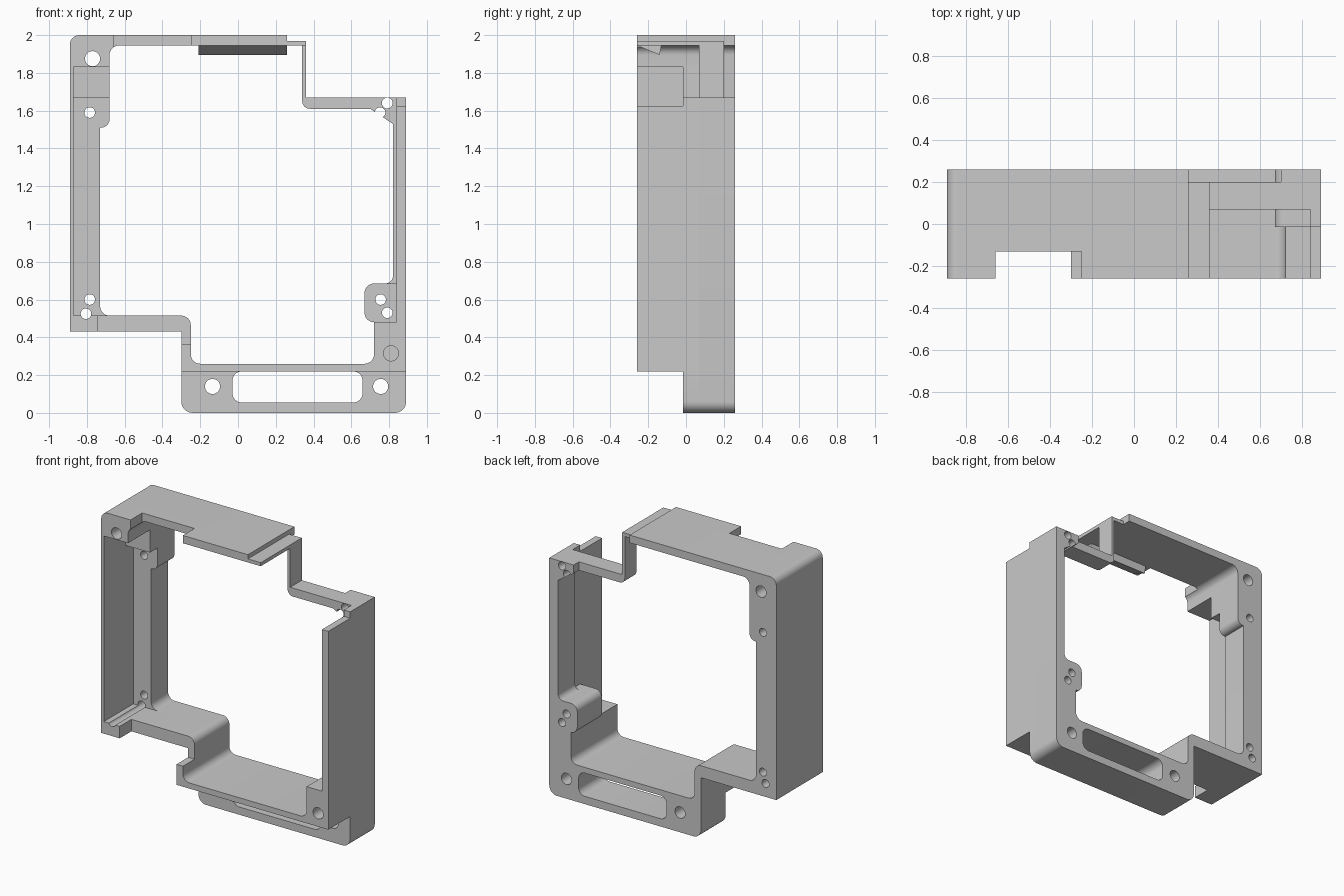
import bpy
import bmesh
import math
from mathutils import Vector

cube = bpy.data.objects.get("Cube")
if cube:
    bpy.data.objects.remove(cube, do_unlink=True)

grey = bpy.data.materials.new("plain grey")
grey.use_nodes = True
colour = (0.585, 0.585, 0.585, 1)
grey.diffuse_color = colour
grey.node_tree.nodes["Principled BSDF"].inputs["Base Color"].default_value = colour


def rounded(points, steps=8):
    """Outline from (x, z) or (x, z, radius) right-angled corners."""
    out = []
    for i, p in enumerate(points):
        here = Vector(p[:2])
        arc = [here]
        if len(p) == 3:
            r = p[2]
            u = (Vector(points[i - 1][:2]) - here).normalized()
            v = (Vector(points[(i + 1) % len(points)][:2]) - here).normalized()
            centre = here + (u + v) * r
            turns = [math.pi / 2 * k / steps for k in range(steps + 1)]
            arc = [centre - v * r * math.cos(t) - u * r * math.sin(t) for t in turns]
        # an arc may end exactly on the next corner
        out += [q for q in arc if not out or (q - out[-1]).length > 0.001]
    return out


def prism(name, points, start, end, along_x=False):
    """Extrude an outline along y, or a (y, z) outline along x."""
    bm = bmesh.new()
    place = (lambda p, d: (d, p.x, p.y)) if along_x else (lambda p, d: (p.x, d, p.y))
    face = bm.faces.new([bm.verts.new(place(p, start)) for p in rounded(points)])
    grown = bmesh.ops.extrude_face_region(bm, geom=[face])["geom"]
    shift = Vector((end - start, 0, 0)) if along_x else Vector((0, end - start, 0))
    bmesh.ops.translate(bm, vec=shift, verts=[g for g in grown if isinstance(g, bmesh.types.BMVert)])
    bmesh.ops.recalc_face_normals(bm, faces=bm.faces)
    if bm.calc_volume(signed=True) < 0:
        bmesh.ops.reverse_faces(bm, faces=bm.faces)
    mesh = bpy.data.meshes.new(name)
    bm.to_mesh(mesh)
    bm.free()
    mesh.materials.append(grey)
    obj = bpy.data.objects.new(name, mesh)
    bpy.context.collection.objects.link(obj)
    return obj


def rect(x0, x1, z0, z1, r=None):
    corners = [(x0, z0), (x1, z0), (x1, z1), (x0, z1)]
    return [c + (r,) for c in corners] if r else corners


def round_cutter(x, z, r, start=-1, end=1):
    ring = [(x + r * math.cos(a * math.tau / 32), z + r * math.sin(a * math.tau / 32)) for a in range(32)]
    return prism("hole_cutter", ring, start, end)


def cut(obj, cutters):
    for cutter in cutters:
        mod = obj.modifiers.new("cut", "BOOLEAN")
        mod.operation = "DIFFERENCE"
        mod.solver = "EXACT"
        mod.object = cutter
        bpy.context.view_layer.objects.active = obj
        bpy.ops.object.modifier_apply(modifier=mod.name)


FRONT, MID, FLANGE, BACK = -0.26, -0.015, 0.07, 0.26

# Deep front part of the housing, one open C-shaped outline
front_shell = prism("front_shell", [
    (-.89, 2, .05), (.26, 2), (.26, 1.97), (.36, 1.97), (.36, 1.945),
    (-.68, 1.945, .05), (-.68, 1.83), (-.87, 1.83), (-.87, .515),
    (-.25, .515, .05), (-.25, .26, .05), (.72, .26, .05), (.72, .48),
    (.84, .48), (.84, 1.625), (.89, 1.625), (.89, .22), (-.3, .22),
    (-.3, .43), (-.89, .43)], FRONT, FLANGE)

# Back frame with the large opening
back_frame = prism("back_frame", [
    (-.89, 2, .05), (.26, 2), (.26, 1.97), (.36, 1.97), (.36, 1.67),
    (.89, 1.67), (.89, 0, .06), (-.3, 0, .06), (-.3, .43), (-.89, .43)],
    FLANGE, BACK)
opening = prism("opening_cutter", [
    (-.68, 1.945, .05), (.34, 1.945), (.34, 1.61, .04), (.70, 1.61),
    (.82, 1.53), (.82, .685, .04), (.67, .685, .05), (.67, .48, .05),
    (.72, .48), (.72, .26, .05), (-.25, .26, .05), (-.25, .515, .05),
    (-.73, .515, .05), (-.73, 1.51), (-.68, 1.51, .045)], -1, 1)
step_cutter = prism("step_cutter", rect(.26, .70, 1.5, 2.1), .2, 1)
cut(back_frame, [opening, step_cutter])

# Middle-depth bosses and the lower mounting flange
upper_boss = prism("upper_boss", rect(-.88, -.68, 1.67, 1.83), MID, FLANGE)
wall_top = prism("wall_top", rect(.84, .89, 1.6, 1.67), MID, FLANGE)
lower_boss = prism("lower_boss", [
    (.67, .48, .05), (.85, .48), (.85, .685), (.67, .685, .05)], MID, FLANGE)
lower_flange = prism("lower_flange", [
    (-.3, .22), (-.3, 0, .06), (.89, 0, .06), (.89, .22)], MID, FLANGE)

# Sloped lip below the top plate
prism("top_lip", [(FRONT, 1.945), (-.14, 1.895), (-.13, 1.945)], -.21, .26, along_x=True)

# Front notches in the top plate and in the left shelf
top_notch = prism("notch_cutter", rect(-.66, -.25, 1.8, 2.1), -1, -.13)
shelf_notch = prism("notch_cutter", rect(-.745, -.2, .365, .6), -1, -.13)
blind_hole = round_cutter(.81, .315, .04, -1, -.12)
cut(front_shell, [top_notch, shelf_notch, blind_hole])

# Screw holes and the long slot
slot = prism("slot_cutter", rect(-.03, .66, .055, .2195, .05), -1, 1)
flange_holes = [round_cutter(x, .14, .04) for x in (-.135, .755)]
boss_hole = round_cutter(-.77, 1.875, .04)
left_holes = [round_cutter(-.785, 1.59, .028), round_cutter(-.785, .6, .028)]
shelf_hole = round_cutter(-.805, .525, .028)
right_holes = [round_cutter(.755, .6, .028), round_cutter(.79, .53, .028)]
top_holes = [round_cutter(.79, 1.64, .0285), round_cutter(.752, 1.59, .028)]

cut(front_shell, [boss_hole, shelf_hole])
cut(back_frame, [slot, boss_hole, shelf_hole] + flange_holes + left_holes + right_holes + top_holes)
cut(lower_flange, [slot] + flange_holes)
cut(lower_boss, right_holes)

# Remove the cutters, then smooth the rounded corners
for obj in list(bpy.data.objects):
    if "_cutter" in obj.name:
        bpy.data.objects.remove(obj, do_unlink=True)
bpy.ops.object.select_all(action="DESELECT")
for obj in (front_shell, back_frame, lower_boss, lower_flange):
    obj.select_set(True)
bpy.context.view_layer.objects.active = front_shell
bpy.ops.object.shade_smooth_by_angle(angle=math.radians(30))
